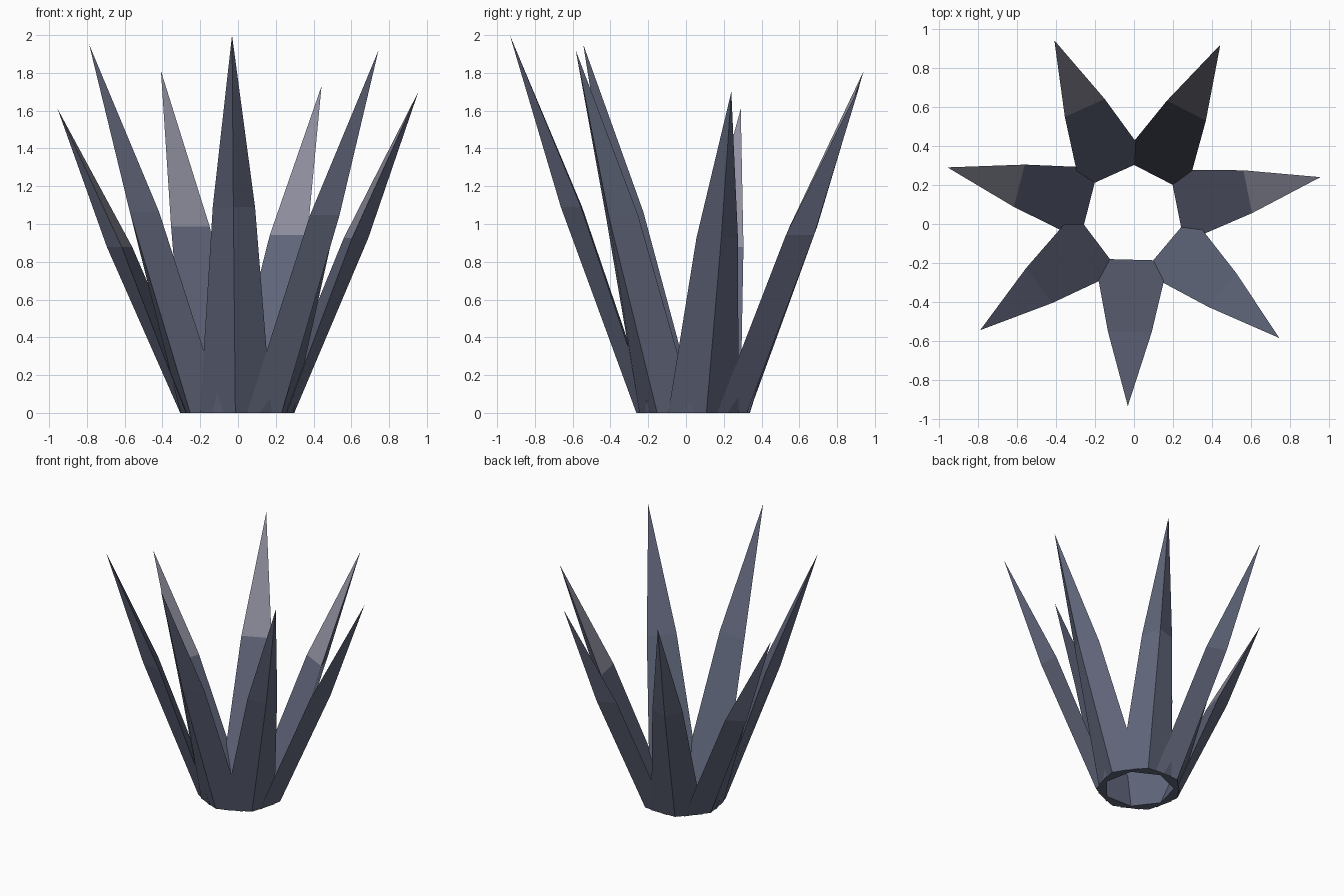
import bpy, bmesh, math

if "Cube" in bpy.data.objects:
    bpy.data.objects.remove(bpy.data.objects["Cube"])


def material(name, rgb):
    m = bpy.data.materials.new(name)
    m.diffuse_color = (*rgb, 1)
    m.use_nodes = True
    m.node_tree.nodes["Principled BSDF"].inputs["Base Color"].default_value = m.diffuse_color
    return m


slate = material("slate", (0.12, 0.135, 0.20))
pale = material("pale_grey", (0.27, 0.27, 0.34))

CENTRE = (-0.006, 0.047)
# spike heights, anticlockwise from the front, and whether the inner tip is pale
SPIKES = [(2.0, 0), (1.92, 0), (1.70, 1), (1.73, 1), (1.81, 1), (1.61, 1), (1.95, 0)]


def spike(index, height, pale_tip):
    a = math.radians(-91.5 + index * 360 / 7)

    def point(r, t, z):
        # r = distance outward, t = sideways offset
        return (CENTRE[0] + r * math.cos(a) - t * math.sin(a),
                CENTRE[1] + r * math.sin(a) + t * math.cos(a), z)

    bm = bmesh.new()
    # triangular sections: flat inner side, ridge outside
    rings = []
    for inner, ridge, half, z in [(0.23, 0.31, 0.19, 0),
                                  (0.60, 0.71, 0.112, 0.545 * height)]:
        rings.append([bm.verts.new(point(*p, z)) for p in
                      ((inner, half), (inner, -half), (ridge, 0))])
    tip = bm.verts.new(point(0.98, 0, height))
    low, mid = rings
    bm.faces.new(low)
    for i in range(3):
        j = (i + 1) % 3
        bm.faces.new((low[i], low[j], mid[j], mid[i]))
        f = bm.faces.new((mid[i], mid[j], tip))
        if i == 0 and pale_tip:
            f.material_index = 1
    bmesh.ops.recalc_face_normals(bm, faces=bm.faces)
    name = f"crystal_spike_{index + 1}"
    me = bpy.data.meshes.new(name)
    bm.to_mesh(me)
    bm.free()
    me.materials.append(slate)
    me.materials.append(pale)
    bpy.context.collection.objects.link(bpy.data.objects.new(name, me))


for n, (h, p) in enumerate(SPIKES):
    spike(n, h, p)
